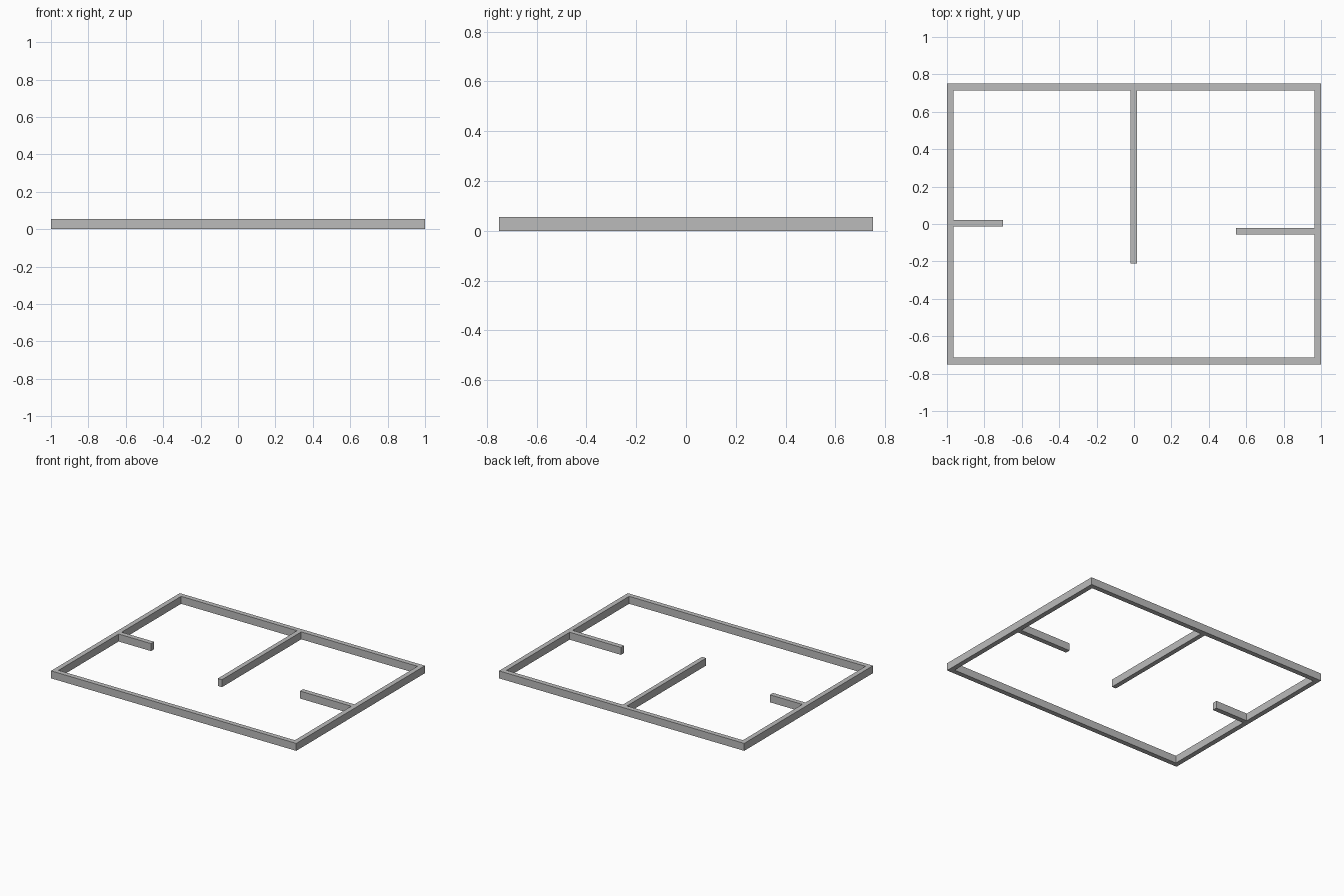
import bpy
import bmesh

cube = bpy.data.objects.get("Cube")
if cube:
    bpy.data.objects.remove(cube, do_unlink=True)

# Plain grey wall colour
GREY = (0.5, 0.5, 0.5, 1.0)
wall_mat = bpy.data.materials.new("wall_grey")
wall_mat.use_nodes = True
wall_mat.diffuse_color = GREY
wall_mat.node_tree.nodes["Principled BSDF"].inputs["Base Color"].default_value = GREY

HEIGHT = 0.055
X, Y = 1.0, 0.75      # half extents of the floor plan
T = 0.036             # wall thickness


def wall(name, x0, x1, y0, y1):
    """Upright box wall standing on the ground between the given bounds."""
    bm = bmesh.new()
    bmesh.ops.create_cube(bm, size=1.0)
    bmesh.ops.scale(bm, vec=(x1 - x0, y1 - y0, HEIGHT), verts=bm.verts)
    mesh = bpy.data.meshes.new(name)
    bm.to_mesh(mesh)
    bm.free()
    mesh.materials.append(wall_mat)
    obj = bpy.data.objects.new(name, mesh)
    obj.location = ((x0 + x1) / 2, (y0 + y1) / 2, HEIGHT / 2)
    bpy.context.collection.objects.link(obj)
    return obj


# Outer walls, butted at the corners
wall("back_wall", -X, X, Y - T, Y)
wall("right_wall", -X, -X + T, -Y, Y - T)
wall("front_wall", -X + T, X, -Y, -Y + T)
wall("left_wall", X - T, X, -Y + T, Y - T)

# Inner partitions
wall("centre_partition", -0.018, 0.016, -0.21, Y - T)
wall("right_partition", -X + T, -0.70, -0.014, 0.022)
wall("left_partition", 0.545, X - T, -0.057, -0.021)
